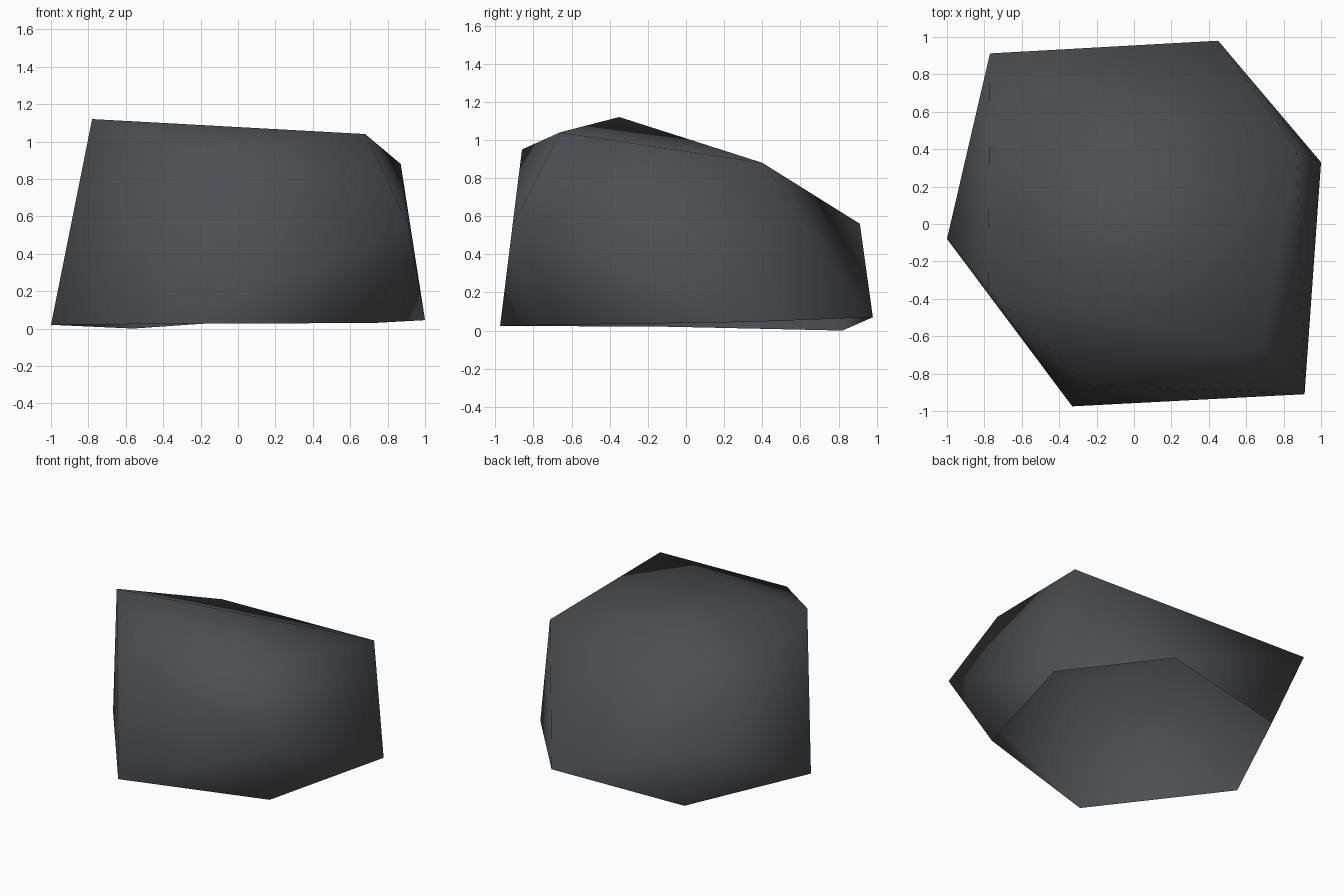
import bpy, bmesh

if "Cube" in bpy.data.objects:
    bpy.data.objects.remove(bpy.data.objects["Cube"])

# Slate material
slate = bpy.data.materials.new("dark slate grey")
slate.diffuse_color = (0.07, 0.08, 0.088, 1)
slate.use_nodes = True
slate.node_tree.nodes["Principled BSDF"].inputs["Base Color"].default_value = slate.diffuse_color

# Corner points of the boulder: base outline, shoulders, crown
base = [(-1, -.08, .02), (-.33, -.975, .025), (.73, -.66, .03),
        (1, .33, .045), (.45, .98, .07), (-.56, .82, 0)]
shoulders = [(.912, -.91, .55), (-.77, .912, .56)]
crown = [(-.78, -.35, 1.12), (-.25, -.86, .95), (.68, -.66, 1.04), (.87, .40, .88)]

# Wrap the points in a convex skin
bm = bmesh.new()
for p in base + shoulders + crown:
    bm.verts.new(p)
bmesh.ops.convex_hull(bm, input=bm.verts)
bmesh.ops.recalc_face_normals(bm, faces=bm.faces)

# The underside is open: remove the faces spanning only base points
underside = [f for f in bm.faces if all(v.co.z < .1 for v in f.verts)]
bmesh.ops.delete(bm, geom=underside, context='FACES')
mesh = bpy.data.meshes.new("boulder")
bm.to_mesh(mesh)
bm.free()
mesh.materials.append(slate)

boulder = bpy.data.objects.new("boulder", mesh)
bpy.context.collection.objects.link(boulder)

# Soft shading, as on a worn stone
mesh.shade_smooth()
